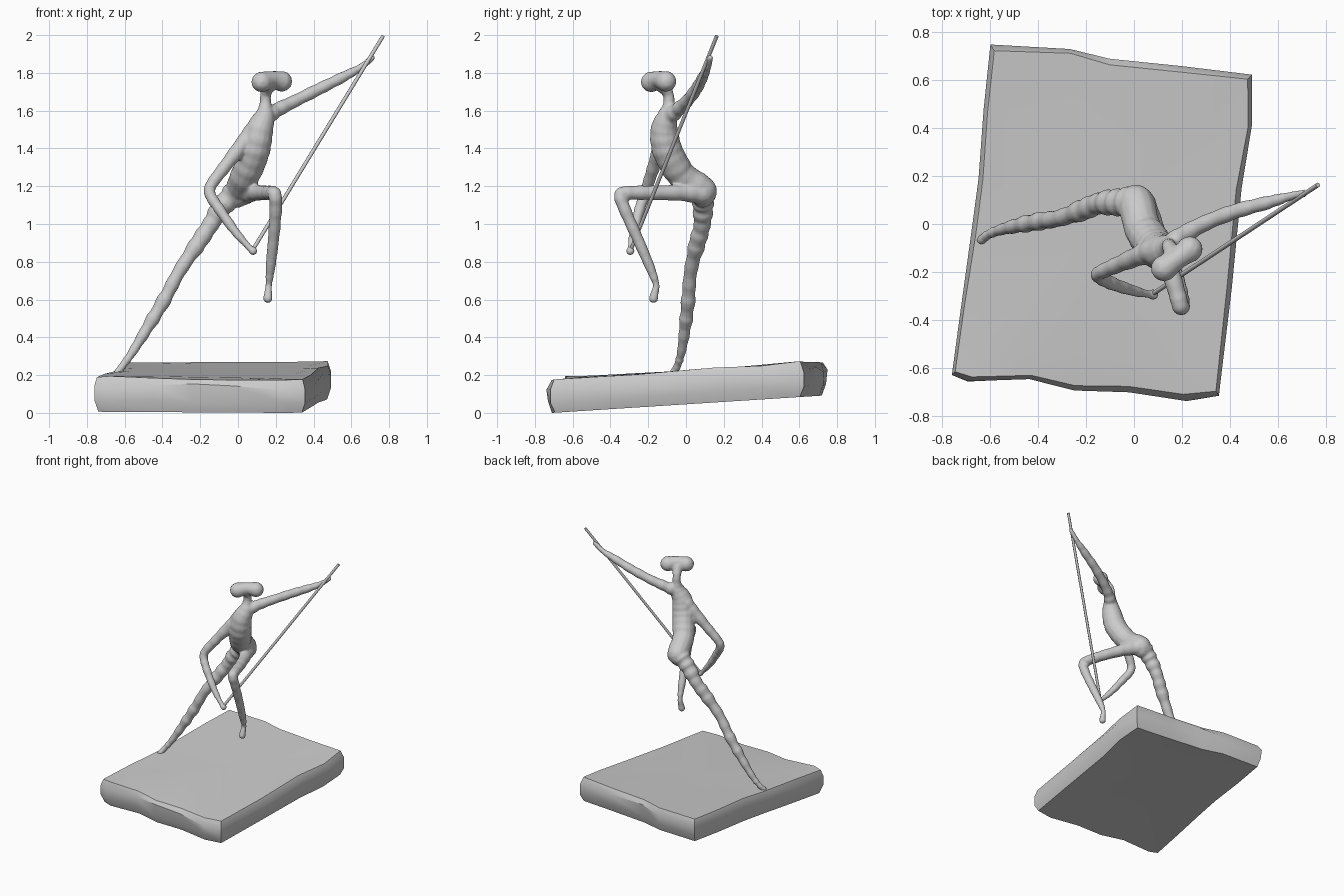
import bpy, bmesh, math, random
from mathutils import Vector

if "Cube" in bpy.data.objects:
    bpy.data.objects.remove(bpy.data.objects["Cube"])

random.seed(4)


def make_object(name, bm):
    bmesh.ops.recalc_face_normals(bm, faces=bm.faces)
    me = bpy.data.meshes.new(name)
    bm.to_mesh(me)
    bm.free()
    ob = bpy.data.objects.new(name, me)
    bpy.context.collection.objects.link(ob)
    return ob


def catmull(pts, steps=6):
    """Smooth list of (x, y, z, r) points."""
    p = [Vector(q) for q in pts]
    p = [p[0] * 2 - p[1]] + p + [p[-1] * 2 - p[-2]]
    out = []
    for i in range(1, len(p) - 2):
        a, b, c, d = p[i - 1:i + 3]
        for k in range(steps):
            t = k / steps
            out.append((b * 2 + (c - a) * t + (a * 2 - b * 5 + c * 4 - d) * t * t
                        + (b * 3 - a - c * 3 + d) * t ** 3) / 2)
    return out + [p[-2]]


def limb(bm, pts, lump=0.0, sides=14):
    """Sweep a round limb of varying radius with rounded ends."""
    path = catmull(pts)
    rings = []
    for i, q in enumerate(path):
        c = q.xyz
        d = (path[min(i + 1, len(path) - 1)].xyz - path[max(i - 1, 0)].xyz).normalized()
        if i == 0:
            u = d.orthogonal().normalized()
        else:
            u = (u - d * u.dot(d)).normalized()
        v = d.cross(u)
        r = q.w * (1 + lump * math.sin(i * 1.7) + random.uniform(-lump, lump) * 0.5)
        rings.append([bm.verts.new(c + (u * math.cos(a) + v * math.sin(a)) * r)
                      for a in (2 * math.pi * k / sides for k in range(sides))])
    for A, B in zip(rings, rings[1:]):
        for k in range(sides):
            n = (k + 1) % sides
            bm.faces.new((A[k], A[n], B[n], B[k]))
    bm.faces.new(rings[0])
    bm.faces.new(rings[-1])
    for q in (path[0], path[-1]):
        s = bmesh.ops.create_icosphere(bm, subdivisions=2, radius=q.w)
        bmesh.ops.translate(bm, verts=s['verts'], vec=q.xyz)


# Figure: torso, head and limbs fused by a voxel remesh
bm = bmesh.new()
# torso and neck
limb(bm, [(0, .09, 1.15, .065), (.01, .085, 1.18, .076), (.035, -.015, 1.25, .078),
          (.07, -.07, 1.33, .08), (.095, -.105, 1.41, .08), (.115, -.115, 1.5, .073),
          (.14, -.1, 1.57, .055), (.145, -.09, 1.63, .033), (.147, -.095, 1.69, .03),
          (.165, -.13, 1.74, .042)], .02)
# two-lobed head
limb(bm, [(.125, -.185, 1.752, .056), (.18, -.145, 1.765, .045), (.233, -.105, 1.755, .056)])
# standing leg
limb(bm, [(-.02, .09, 1.16, .065), (-.085, .09, 1.09, .055), (-.15, .085, .99, .045),
          (-.21, .06, .9, .045), (-.31, .025, .75, .036), (-.39, .012, .6, .038),
          (-.48, -.005, .45, .033), (-.56, -.025, .32, .024), (-.61, -.045, .25, .02),
          (-.638, -.068, .213, .02)], .08)
# raised leg with hanging foot
limb(bm, [(.03, .09, 1.16, .06), (.08, -.01, 1.165, .046), (.14, -.16, 1.165, .039),
          (.18, -.29, 1.165, .037), (.195, -.345, 1.155, .036), (.2, -.325, 1.08, .033),
          (.188, -.255, .92, .03), (.172, -.19, .77, .026), (.163, -.158, .68, .018),
          (.16, -.165, .64, .021), (.158, -.172, .605, .025)], .04)
# bent arm
limb(bm, [(.08, -.11, 1.49, .05), (.015, -.135, 1.41, .042), (-.08, -.175, 1.29, .034),
          (-.145, -.205, 1.2, .031), (-.145, -.22, 1.15, .03), (-.1, -.245, 1.08, .029),
          (-.015, -.275, .96, .024), (.06, -.293, .875, .017), (.08, -.295, .857, .024)], .04)
# outstretched arm
limb(bm, [(.14, -.1, 1.56, .05), (.2, -.05, 1.6, .04), (.3, .005, 1.65, .034),
          (.43, .055, 1.715, .032), (.56, .09, 1.78, .028), (.65, .115, 1.83, .019),
          (.71, .128, 1.88, .017)], .05)
figure = make_object("figure", bm)
mod = figure.modifiers.new("fuse", 'REMESH')
mod.mode = 'VOXEL'
mod.voxel_size = 0.008
mod.use_smooth_shade = True
mod = figure.modifiers.new("soften", 'SMOOTH')
mod.factor = 0.5
mod.iterations = 5

# Thin straight rod running between both hands
a, b = Vector((.07, -.297, .85)), Vector((.768, .163, 1.995))
bm = bmesh.new()
bmesh.ops.create_cone(bm, cap_ends=True, segments=10, radius1=.01, radius2=.01,
                      depth=(b - a).length)
rod = make_object("rod", bm)
rod.location = (a + b) / 2
rod.rotation_mode = 'QUATERNION'
rod.rotation_quaternion = (b - a).to_track_quat('Z', 'Y')

# Rough stone slab: stacked irregular outlines with a tilted top and bottom
outline = [(-.6, .75), (-.27, .74), (-.1, .69), (.2, .66), (.5, .63), (.5, .42), (.45, .15),
           (.41, -.27), (.36, -.725), (.22, -.74), (-.02, -.705), (-.25, -.7), (-.44, -.655),
           (-.7, -.665), (-.77, -.64), (-.73, -.35), (-.68, -.04), (-.65, .19), (-.63, .48)]
mid = Vector((-.13, 0))
bm = bmesh.new()
rings = []
# (share of height, inset scale, roughness)
for h, s, j in ((0, .96, .008), (.25, .99, .008), (.75, 1, .015), (1, .965, .006), (1, .8, .0)):
    ring = []
    for x, y in outline:
        p = mid + (Vector((x, y)) - mid) * (s + random.uniform(-j, 0))
        top = .224 + .066 * p.y + .02 * p.x * p.y
        low = .06 + .064 * p.y
        rough = random.uniform(-j, j) if h > 0 else 0
        ring.append(bm.verts.new((p.x, p.y, max(0, low + (top - low) * h + rough))))
    rings.append(ring)
n = len(outline)
for A, B in zip(rings, rings[1:]):
    for k in range(n):
        bm.faces.new((A[k], A[(k + 1) % n], B[(k + 1) % n], B[k]))
for ring, z in ((rings[0], .065), (rings[-1], .217)):
    c = bm.verts.new((mid.x, mid.y, z))
    for k in range(n):
        bm.faces.new((ring[k], ring[(k + 1) % n], c))
lowest = min(v.co.z for v in bm.verts)
for v in rings[0]:
    v.co.z -= lowest
slab = make_object("stone_slab", bm)

for ob, angle in ((rod, 40), (slab, 30)):
    bpy.ops.object.select_all(action='DESELECT')
    ob.select_set(True)
    bpy.context.view_layer.objects.active = ob
    bpy.ops.object.shade_smooth_by_angle(angle=math.radians(angle))
